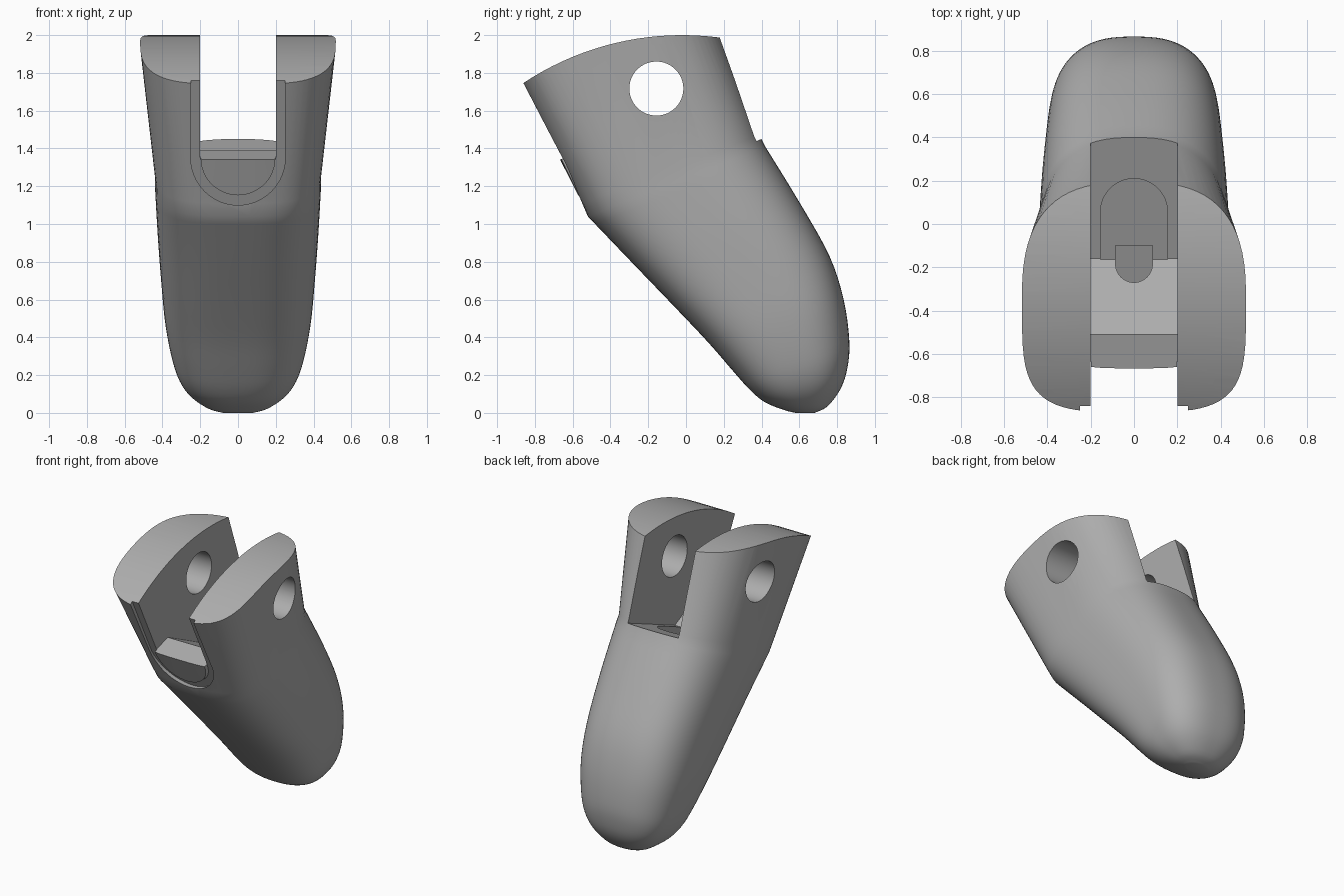
import bpy, bmesh
from math import sin, cos, pi, copysign

cube = bpy.data.objects.get("Cube")
if cube:
    bpy.data.objects.remove(cube, do_unlink=True)

grey = bpy.data.materials.new("plain_grey")
grey.use_nodes = True
colour = (0.42, 0.42, 0.42, 1)
grey.diffuse_color = colour
grey.node_tree.nodes["Principled BSDF"].inputs["Base Color"].default_value = colour


def loft(name, rings):
    """Skin a list of closed rings and cap both ends."""
    bm = bmesh.new()
    loops = [[bm.verts.new(p) for p in ring] for ring in rings]
    n = len(loops[0])
    for a, b in zip(loops, loops[1:]):
        for i in range(n):
            j = (i + 1) % n
            bm.faces.new((a[i], a[j], b[j], b[i]))
    bm.faces.new(loops[0][::-1])
    bm.faces.new(loops[-1])
    bm.normal_update()
    if bm.calc_volume(signed=True) < 0:
        bmesh.ops.reverse_faces(bm, faces=bm.faces[:])
    mesh = bpy.data.meshes.new(name)
    bm.to_mesh(mesh)
    bm.free()
    mesh.materials.append(grey)
    ob = bpy.data.objects.new(name, mesh)
    bpy.context.collection.objects.link(ob)
    return ob


def side_prism(name, profile, half):
    """Extrude a (y, z) profile across x."""
    return loft(name, [[(x, y, z) for y, z in profile] for x in (-half, half)])


def circle(cu, cv, r, n=64):
    return [(cu + r * cos(2 * pi * i / n), cv + r * sin(2 * pi * i / n)) for i in range(n)]


def arc(cu, cv, r, start, end, n=24):
    steps = [start + (end - start) * i / n for i in range(n + 1)]
    return [(cu + r * cos(a), cv + r * sin(a)) for a in steps]


def volume(mesh):
    bm = bmesh.new()
    bm.from_mesh(mesh)
    result = bm.calc_volume(signed=True)
    bm.free()
    return result


def cut(target, cutter, operation='DIFFERENCE'):
    """Boolean with the first solver that gives a sound solid."""
    cutter.hide_render = True
    before = volume(target.data)
    bpy.context.view_layer.objects.active = target
    for solver in ('MANIFOLD', 'EXACT', 'FLOAT'):
        backup = target.data.copy()
        mod = target.modifiers.new("cut", 'BOOLEAN')
        mod.operation = operation
        mod.solver = solver
        mod.object = cutter
        try:
            bpy.ops.object.modifier_apply(modifier=mod.name)
        except RuntimeError:
            target.modifiers.clear()
        if 0.6 * before < volume(target.data) < 0.99999 * before:
            break
        target.data = backup
    bpy.data.objects.remove(cutter, do_unlink=True)


def power(t, n):
    return copysign(abs(t) ** (2 / n), t)


def section(fy, fz, by, bz, w, nf, nb, count=72):
    """Rounded-box ring between a front point and a back point."""
    ring = []
    for i in range(count):
        a = 2 * pi * (i + 0.5) / count
        n = nb if sin(a) > 0 else nf
        v = (power(sin(a), n) + 1) / 2
        ring.append((w * power(cos(a), n), fy + (by - fy) * v, fz + (bz - fz) * v))
    return ring


def smooth_stations(st, sub=4):
    """Catmull-Rom interpolation of the stations."""
    out = []
    for k in range(len(st) - 1):
        quad = (st[max(k - 1, 0)], st[k], st[k + 1], st[min(k + 2, len(st) - 1)])
        for s in range(sub):
            t = s / sub
            out.append([b + t / 2 * (c - a + t * (2 * a - 5 * b + 4 * c - d + t * (3 * (b - c) + d - a)))
                        for a, b, c, d in zip(*quad)])
    return out + [st[-1]]


# Body: straight socket above the seam, rounded tip below it
# front y, front z, back y, back z, half width, front and back squareness
socket = [(-1.02, 2.04, .09, 2.25, .54, 4, 3.2),
          (-.55, 1.11, .39, 1.47, .44, 3.5, 2.5)]
tip = [(-.52, 1.04, .42, 1.41, .44, 3.2, 2.6),
       (-.3, .81, .61, 1.1, .425, 3, 2.7),
       (-.05, .55, .76, .83, .405, 3, 2.7),
       (.12, .37, .835, .6, .385, 2.9, 2.7),
       (.25, .22, .865, .38, .35, 2.8, 2.6),
       (.34, .12, .855, .24, .31, 2.7, 2.6),
       (.42, .055, .82, .13, .25, 2.5, 2.5),
       (.52, .015, .75, .035, .16, 2.3, 2.3),
       (.58, 0, .68, 0, .08, 2, 2)]
body = loft("fingertip_body", [section(*s) for s in socket + smooth_stations(tip)])

# Curved top of the socket
cut(body, side_prism("top_curve", circle(-.02, .48, 1.52, 160), 1), 'INTERSECT')

# Central channel, leaving the ridged front tab and the sloping floor
channel = [(-1.5, 3), (-1.5, 1.34), (-.67, 1.34), (-.51, 1.39),
           (-.16, 1.22), (.4, 1.45), (1, 1.69), (1, 3)]
cut(body, side_prism("channel", channel, .2))

# Shallow U-shaped groove around the channel on the front
outline = ([(.25, 2.5)] + arc(0, 1.35, .25, 0, -pi) + [(-.25, 2.5), (-.198, 2.5)]
           + arc(0, 1.35, .198, -pi, 0) + [(.198, 2.5)])
groove = [[(x, -1.5, z) for x, z in outline],
          [(x, -.48 - (z - 1.04) / 2, z) for x, z in outline]]
cut(body, loft("front_groove", groove))


# Pocket in the channel floor and the small round passage in front of it
def floor_cutter(name, plan, depth):
    return loft(name, [[(x, y, 1.6) for x, y in plan],
                       [(x, y, 1.286 + .41 * y - depth) for x, y in plan]])


cut(body, floor_cutter("floor_pocket", [(-.155, -.165), (.155, -.165)] + arc(0, .055, .155, 0, pi), .1))
cut(body, floor_cutter("passage", [(.085, -.1), (-.085, -.1)] + arc(0, -.185, .085, pi, 2 * pi), .13))

# Hinge pin hole through both cheeks
cut(body, side_prism("pin_hole", circle(-.157, 1.717, .143), 1))

bpy.ops.object.select_all(action='DESELECT')
body.select_set(True)
bpy.context.view_layer.objects.active = body
bpy.ops.object.shade_smooth_by_angle(angle=pi / 6)
